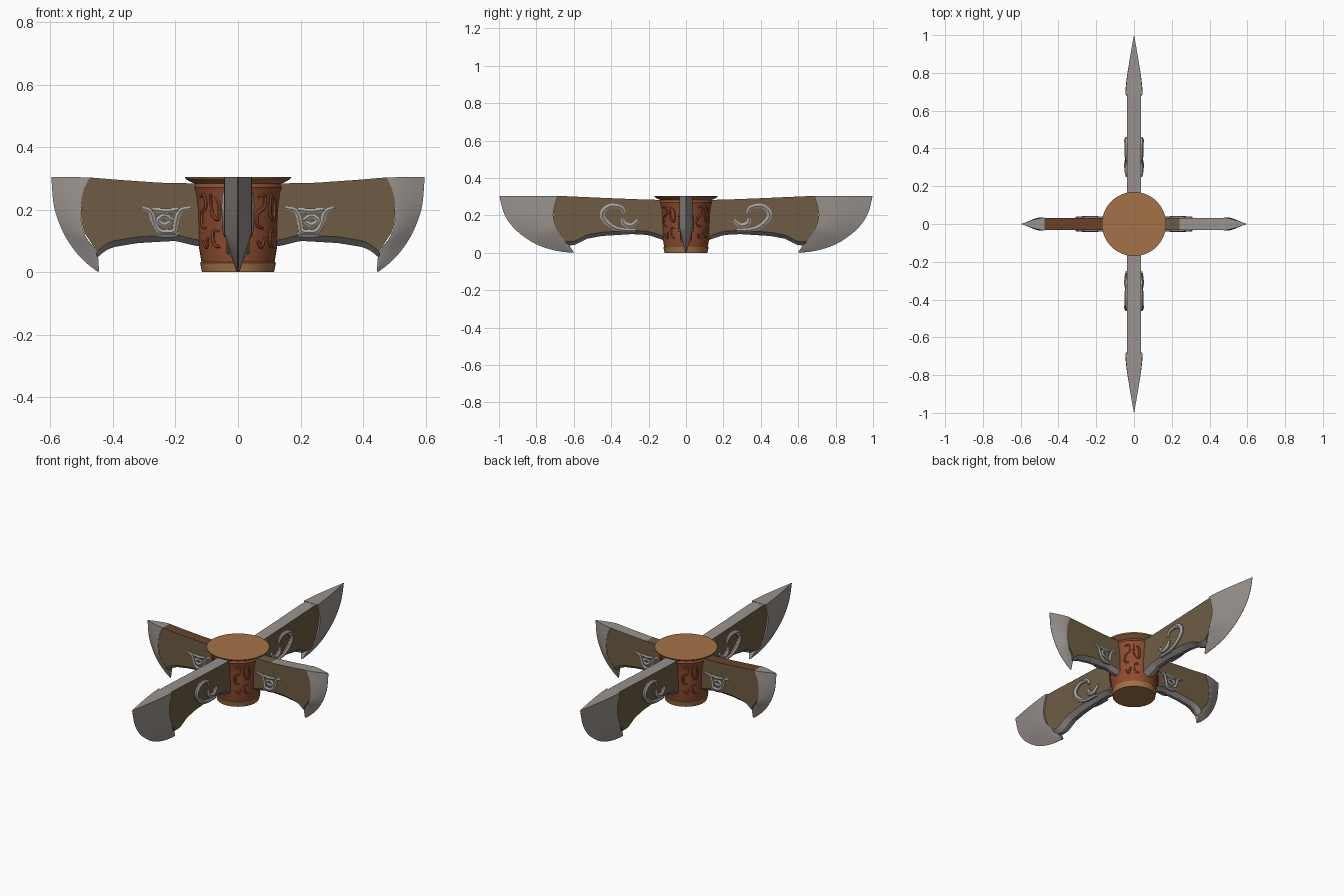
import bpy, bmesh, math
from mathutils import Vector

if "Cube" in bpy.data.objects:
    bpy.data.objects.remove(bpy.data.objects["Cube"])


def mat(name, r, g, b):
    m = bpy.data.materials.new(name)
    m.diffuse_color = (r, g, b, 1)
    m.use_nodes = True
    m.node_tree.nodes["Principled BSDF"].inputs["Base Color"].default_value = m.diffuse_color
    return m


STEEL = mat("steel grey", .32, .29, .27)
WOOD = mat("blade brown", .155, .108, .058)
RED = mat("rust red", .27, .072, .03)
TAN = mat("tan wood", .37, .17, .065)
DARK = mat("dark rust brown", .14, .055, .024)
PALE = mat("pale grey ornament", .38, .36, .34)


def interp(pts, u):
    if u <= pts[0][0]:
        return pts[0][1]
    for (a, b), (c, d) in zip(pts, pts[1:]):
        if u <= c:
            return b + (d - b) * (u - a) / (c - a)
    return pts[-1][1]


def smooth_line(pts, n=4):
    """Catmull-Rom resampling of a 2D line."""
    p = [Vector(q) for q in pts]
    p = [2 * p[0] - p[1]] + p + [2 * p[-1] - p[-2]]
    out = []
    for i in range(1, len(p) - 2):
        a, b, c, d = p[i - 1:i + 3]
        for k in range(n):
            t = k / n
            out.append(.5 * (2 * b + (c - a) * t + (2 * a - 5 * b + 4 * c - d) * t * t
                             + (3 * b - a - 3 * c + d) * t ** 3))
    return out + [p[-2]]


def finish(name, bm, mats, angle=30):
    bmesh.ops.remove_doubles(bm, verts=bm.verts, dist=.0004)
    bmesh.ops.recalc_face_normals(bm, faces=bm.faces)
    me = bpy.data.meshes.new(name)
    bm.to_mesh(me)
    bm.free()
    for m in mats:
        me.materials.append(m)
    ob = bpy.data.objects.new(name, me)
    bpy.context.collection.objects.link(ob)
    bpy.ops.object.select_all(action='DESELECT')
    ob.select_set(True)
    bpy.context.view_layer.objects.active = ob
    bpy.ops.object.shade_smooth_by_angle(angle=math.radians(angle))
    return ob


def slab(name, grid, place, mats, rule):
    """Two mirrored side sheets from grid[column][row] = (u, z, half width), closed round the rim."""
    bm = bmesh.new()
    A, B = [[[bm.verts.new(place(u, s * w, z)) for u, z, w in col] for col in grid] for s in (1, -1)]
    nc, nr = len(grid), len(grid[0])

    def face(vs, kind, u):
        bm.faces.new(vs).material_index = rule(kind, u)
    for i in range(nc - 1):
        u = grid[i][0][0]
        for j in range(nr - 1):
            for S in (A, B):
                face((S[i][j], S[i + 1][j], S[i + 1][j + 1], S[i][j + 1]),
                     "bevel" if j == nr - 2 else "side", u)
        for j, k in ((0, "top"), (nr - 1, "bevel")):
            face((A[i][j], A[i + 1][j], B[i + 1][j], B[i][j]), k, u)
    for i in (0, nc - 1):
        for j in range(nr - 1):
            face((A[i][j], A[i][j + 1], B[i][j + 1], B[i][j]), "end", 0)
    return finish(name, bm, mats, 25)


def tube(name, lines, r, place, m):
    cu = bpy.data.curves.new(name, 'CURVE')
    cu.dimensions = '3D'
    cu.bevel_depth, cu.bevel_resolution, cu.use_fill_caps = r, 1, True
    for line in lines:
        pts = smooth_line(line)
        sp = cu.splines.new('POLY')
        sp.points.add(len(pts) - 1)
        for k, (p, q) in enumerate(zip(sp.points, pts)):
            p.co = (*place(*q), 1)
            p.radius = .6 + .4 * math.sin(math.pi * k / (len(pts) - 1))
    cu.materials.append(m)
    ob = bpy.data.objects.new(name, cu)
    bpy.context.collection.objects.link(ob)
    bpy.ops.object.select_all(action='DESELECT')
    ob.select_set(True)
    bpy.context.view_layer.objects.active = ob
    bpy.ops.object.convert(target='MESH')
    bpy.ops.object.shade_smooth_by_angle(angle=math.radians(40))


# Blade outlines: upper edge, lower edge, panel end, outer cutting edge, widths
SHORT = dict(
    top=[(.1, .283), (.25, .286), (.38, .295), (.5, .305)],
    low=[(.1, .08), (.14, .085), (.2, .1), (.32, .093), (.4, .08), (.43, .065), (.45, .045)],
    end=[(.475, .303), (.497, .25), (.503, .18), (.49, .12), (.462, .08), (.447, .045), (.445, .004)],
    out=[(.597, .305), (.59, .22), (.575, .165), (.55, .11), (.515, .06), (.48, .025), (.447, 0)],
    w=.032, cap_w=.034,
    art=[[(.15, .205), (.185, .195), (.197, .16), (.205, .13), (.25, .13), (.27, .16), (.28, .193), (.308, .205)],
         [(.19, .2), (.23, .194), (.275, .2)], [(.19, .12), (.26, .12)],
         [(.21, .165), (.235, .18), (.255, .165), (.235, .15), (.21, .165)]], art_r=.011)
LONG = dict(
    top=[(.1, .283), (.2, .284), (.45, .294), (.65, .303)],
    low=[(.1, .06), (.14, .075), (.2, .095), (.29, .1), (.45, .09), (.53, .075), (.6, .04)],
    end=[(.685, .305), (.703, .25), (.71, .2), (.697, .145), (.668, .09), (.625, .04), (.60, .003)],
    out=[(.998, .305), (.977, .22), (.94, .155), (.885, .10), (.80, .045), (.70, .012), (.61, 0)],
    w=.036, cap_w=.045,
    art=[[(.33, .21), (.345, .24), (.40, .25), (.44, .225), (.445, .19), (.41, .15), (.36, .125), (.27, .118)],
         [(.255, .175), (.29, .145), (.33, .155), (.34, .185)]], art_r=.016)


def blade(name, d, direction):
    ux, uy = direction

    def place(u, w, z):
        return Vector((ux * u - uy * w, uy * u + ux * w, z))
    end = smooth_line(d["end"], 3)
    out = smooth_line(d["out"], 3)
    # grip-side body with brown panels and a bevelled lower edge
    end_u = [(p.y, p.x) for p in reversed(end)]
    rows = [k / 8 for k in range(9)]
    grid = []
    for i in range(25):
        s = i / 24
        col = []
        for k, t in enumerate(rows + [None]):
            ze = .303 + (.06 - .303) * (1 if t is None else t)
            u = .1 + s * (interp(end_u, ze) - .1)
            zt, zb = interp(d["top"], u), interp(d["low"], u)
            z = zb if t is None else zt + (zb + .02 - zt) * t
            col.append((u, z, .008 if t is None else d["w"]))
        grid.append(col)

    def rule(kind, u):
        if kind == "top":
            if uy:
                return 1
            return 2 if ux < 0 else (0 if u < .24 else 1)
        return 1 if kind == "bevel" else 0
    slab(name + "_body", grid, place, [WOOD, STEEL, DARK], rule)
    # sharpened steel tip, thinning to the outer edge and to the lower point
    grid = []
    for i in range(9):
        s = i / 8
        col = []
        for a, b in zip(end, out):
            p = a.lerp(b, s)
            w = d["cap_w"] * min(1, .1 + a.y / .14) * (1 - s ** 1.4)
            col.append((p.x, p.y, max(w, .0008)))
        grid.append(col)
    slab(name + "_tip", grid, place, [STEEL], lambda k, u: 0)
    # raised scroll ornaments on both faces
    for s, side in ((1, "left"), (-1, "right")):
        tube(name + "_ornament_" + side, d["art"], d["art_r"],
             lambda u, z: place(u, s * d["w"], z), PALE)


blade("right_blade", SHORT, (1, 0))
blade("left_blade", SHORT, (-1, 0))
blade("back_blade", LONG, (0, 1))
blade("front_blade", LONG, (0, -1))

# Turned hub: foot band, tapered drum, flared lid
profile = [(0, 0), (.115, 0), (.121, .03), (.117, .032), (.128, .1), (.131, .2), (.138, .255),
           (.143, .27), (.138, .283), (.15, .288), (.168, .298), (.17, .305), (0, .305)]
bm = bmesh.new()
N = 40
rings = [[bm.verts.new((r * math.cos(2 * math.pi * k / N), r * math.sin(2 * math.pi * k / N), z))
          for k in range(N)] for r, z in profile if r]
for i in range(len(rings) - 1):
    for k in range(N):
        f = bm.faces.new((rings[i][k], rings[i][(k + 1) % N], rings[i + 1][(k + 1) % N], rings[i + 1][k]))
        f.material_index = 0 if i in (0, 1) or i >= 7 else 1
bm.faces.new(rings[0])
bm.faces.new(rings[-1])
finish("hub", bm, [TAN, RED])

# Raised carved scrolls on the drum, one set per quarter
scrolls = [[(-.3, .24), (-.12, .245), (-.1, .21), (-.28, .19), (-.3, .15), (-.12, .14)],
           [(.1, .25), (.1, .19), (.28, .17), (.3, .22), (.2, .24)],
           [(.3, .13), (.12, .13), (.14, .09), (.3, .08)],
           [(-.28, .1), (-.15, .08), (-.05, .11)]]
drum = [(z, r) for r, z in profile[3:8]]
for q in range(4):
    base = math.pi / 4 + q * math.pi / 2

    def on_drum(a, z):
        r = interp(drum, z)
        return Vector((r * math.cos(base + a), r * math.sin(base + a), z))
    tube("hub_carving_%d" % (q + 1), scrolls, .007, on_drum, RED)
